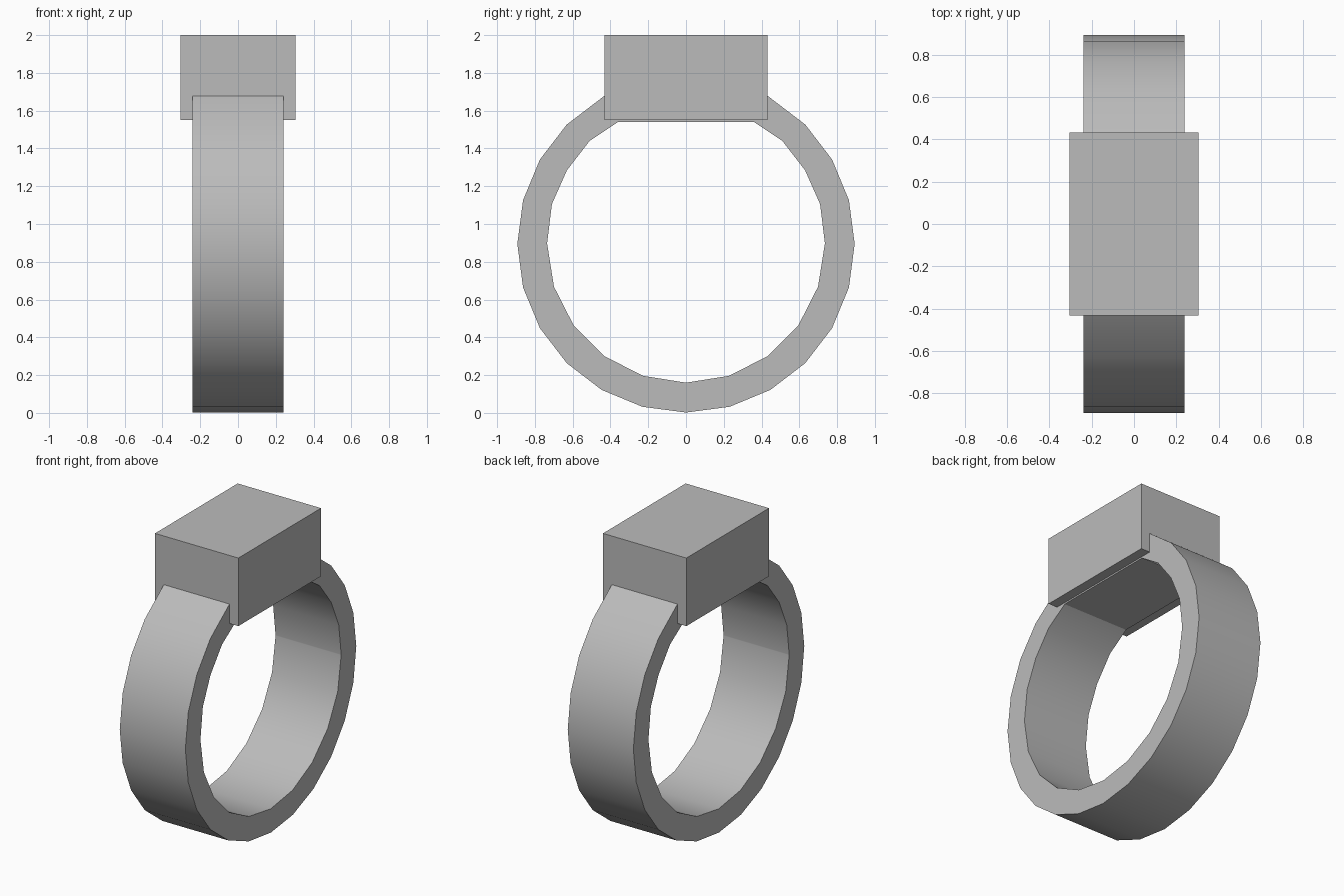
import bpy, bmesh, math

old = bpy.data.objects.get("Cube")
if old:
    bpy.data.objects.remove(old, do_unlink=True)

grey = bpy.data.materials.new("plain grey")
grey.use_nodes = True
colour = (0.5, 0.5, 0.5, 1)
grey.diffuse_color = colour
grey.node_tree.nodes["Principled BSDF"].inputs["Base Color"].default_value = colour

HALF_WIDTH = 0.24
CENTRE_Z = 0.895


def add_object(name, bm):
    bmesh.ops.recalc_face_normals(bm, faces=bm.faces)
    mesh = bpy.data.meshes.new(name)
    bm.to_mesh(mesh)
    bm.free()
    obj = bpy.data.objects.new(name, mesh)
    bpy.context.collection.objects.link(obj)
    mesh.materials.append(grey)
    return obj


def arc(radius, angles):
    return [(radius * math.sin(math.radians(a)),
             CENTRE_Z - radius * math.cos(math.radians(a))) for a in angles]


# Right half of the band, from the bottom to the setting
outer = arc(0.893, range(0, 136, 15)) + [(0.43, 1.68)]
inner = arc(0.735, range(0, 91, 18)) + [
    (0.735, 0.9), (0.71, 1.105), (0.63, 1.285), (0.51, 1.44), (0.36, 1.54)]


def loop(half):
    return [(-y, z) for y, z in reversed(half[1:])] + half


# Band: an open ring of quads, closed by a flat bridge under the setting
bm = bmesh.new()
rings = {}
for key, half in (("outer", outer), ("inner", inner)):
    for x in (-HALF_WIDTH, HALF_WIDTH):
        rings[key, x] = [bm.verts.new((x, y, z)) for y, z in loop(half)]
    a, b = rings[key, -HALF_WIDTH], rings[key, HALF_WIDTH]
    for i in range(len(a)):
        j = (i + 1) % len(a)
        bm.faces.new((a[i], a[j], b[j], b[i]))
for x in (-HALF_WIDTH, HALF_WIDTH):
    edges = []
    for key in ("outer", "inner"):
        r = rings[key, x]
        edges += [bm.edges.get((r[i], r[i - 1])) for i in range(len(r))]
    bmesh.ops.triangle_fill(bm, edges=edges, use_beauty=True)
band = add_object("ring_band", bm)

# Block setting on top
bm = bmesh.new()
bmesh.ops.create_cube(bm, size=1)
bmesh.ops.scale(bm, vec=(0.61, 0.864, 0.45), verts=bm.verts)
bmesh.ops.translate(bm, vec=(0, 0, 1.775), verts=bm.verts)
add_object("block_setting", bm)

# Smooth the curved band, keeping its rims crisp
bpy.ops.object.select_all(action="DESELECT")
band.select_set(True)
bpy.context.view_layer.objects.active = band
bpy.ops.object.shade_smooth_by_angle(angle=math.radians(29))
